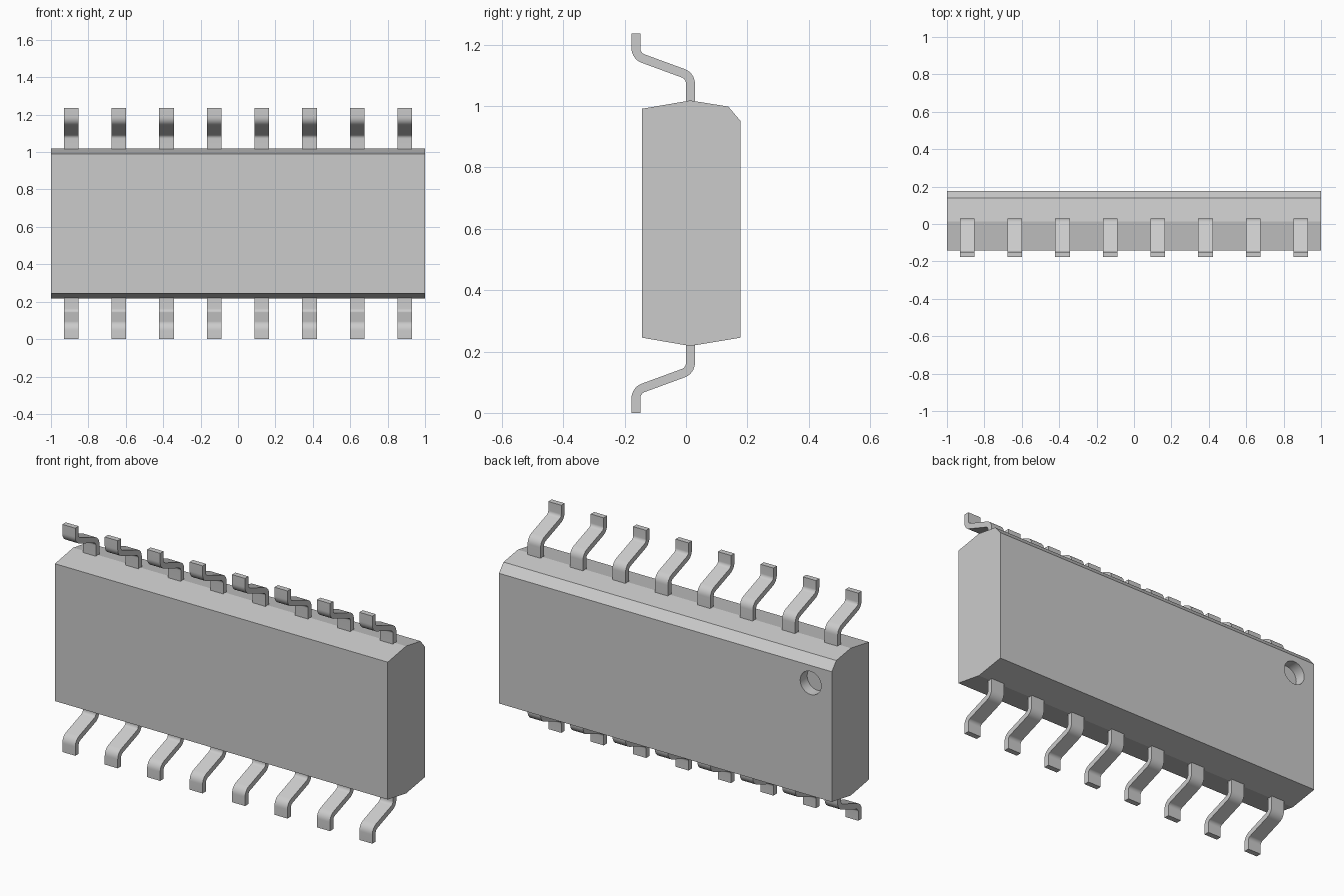
import bpy
import bmesh
from math import radians, pi, tan
from mathutils import Vector, Matrix

cube = bpy.data.objects.get("Cube")
if cube:
    bpy.data.objects.remove(cube, do_unlink=True)

MID_Z = 0.618          # mirror height between the two lead rows
LEAD_THICK = 0.029
LEAD_WIDTH = 0.078
PITCH = 0.255
BEND = 0.036

grey = bpy.data.materials.new("plain grey")
grey.use_nodes = True
COLOUR = (0.6, 0.6, 0.6, 1)
grey.diffuse_color = COLOUR
grey.node_tree.nodes["Principled BSDF"].inputs["Base Color"].default_value = COLOUR


def add_object(name, bm):
    bmesh.ops.recalc_face_normals(bm, faces=bm.faces)
    mesh = bpy.data.meshes.new(name)
    bm.to_mesh(mesh)
    bm.free()
    mesh.materials.append(grey)
    obj = bpy.data.objects.new(name, mesh)
    bpy.context.collection.objects.link(obj)
    return obj


def activate(obj):
    bpy.ops.object.select_all(action='DESELECT')
    obj.select_set(True)
    bpy.context.view_layer.objects.active = obj


def extrude_profile(name, outline, x, width):
    """Extrude a closed (y, z) outline along x, centred on x."""
    bm = bmesh.new()
    face = bm.faces.new([bm.verts.new((x - width / 2, y, z)) for y, z in outline])
    made = bmesh.ops.extrude_face_region(bm, geom=[face])["geom"]
    verts = [v for v in made if isinstance(v, bmesh.types.BMVert)]
    bmesh.ops.translate(bm, verts=verts, vec=(width, 0, 0))
    return add_object(name, bm)


def arc(corner, before, after, offset, steps=8):
    """Rounded corner of a path, shifted sideways by offset (left positive)."""
    d1, d2 = (corner - before).normalized(), (after - corner).normalized()
    turn = -d1.angle_signed(d2)
    side = 1 if turn > 0 else -1
    start = corner - d1 * BEND * tan(abs(turn) / 2)
    normal = Vector((-d1.y, d1.x)) * side
    centre = start + normal * BEND
    radius = BEND - side * offset
    return [centre + Matrix.Rotation(turn * i / steps, 2) @ (-normal * radius)
            for i in range(steps + 1)]


def lead_outline():
    path = [Vector(p) for p in ((-0.163, 0), (-0.163, 0.073), (0.0145, 0.138), (0.0145, 0.26))]
    sides = []
    for off in (LEAD_THICK / 2, -LEAD_THICK / 2):
        shift = Vector((-off, 0))
        sides.append([path[0] + shift, *arc(path[1], path[0], path[2], off),
                      *arc(path[2], path[1], path[3], off), path[3] + shift])
    return sides[0] + sides[1][::-1]


# Body: wedge-sided block with a bevel along the upper back edge
body = extrude_profile("body", [
    (-0.143, 0.245), (0.014, 0.218), (0.177, 0.245), (0.177, 0.952),
    (0.138, 0.998), (0.014, 1.018), (-0.143, 0.991)], 0, 2)

# Round marker recess in the back face
bm = bmesh.new()
bmesh.ops.create_cone(bm, cap_ends=True, segments=40, radius1=0.063, radius2=0.063, depth=0.12,
                      matrix=Matrix.Translation((-0.873, 0.177, 0.857)) @ Matrix.Rotation(pi / 2, 4, 'X'))
cutter = add_object("recess_cutter", bm)
cutter.hide_render = True
cut = body.modifiers.new("recess", 'BOOLEAN')
cut.operation = 'DIFFERENCE'
cut.solver = 'EXACT'
cut.object = cutter
activate(body)
bpy.ops.object.modifier_apply(modifier=cut.name)
bpy.data.objects.remove(cutter, do_unlink=True)
bpy.ops.object.shade_smooth_by_angle(angle=radians(15))

# Bent leads: eight below, mirrored above
lower = lead_outline()
upper = [Vector((p.x, 2 * MID_Z - p.y)) for p in lower]
for row, outline in (("lower", lower), ("upper", upper)):
    for i in range(8):
        lead = extrude_profile(f"{row}_lead_{i + 1}", outline, (i - 3.5) * PITCH, LEAD_WIDTH)
        activate(lead)
        bpy.ops.object.shade_smooth_by_angle(angle=radians(30))
